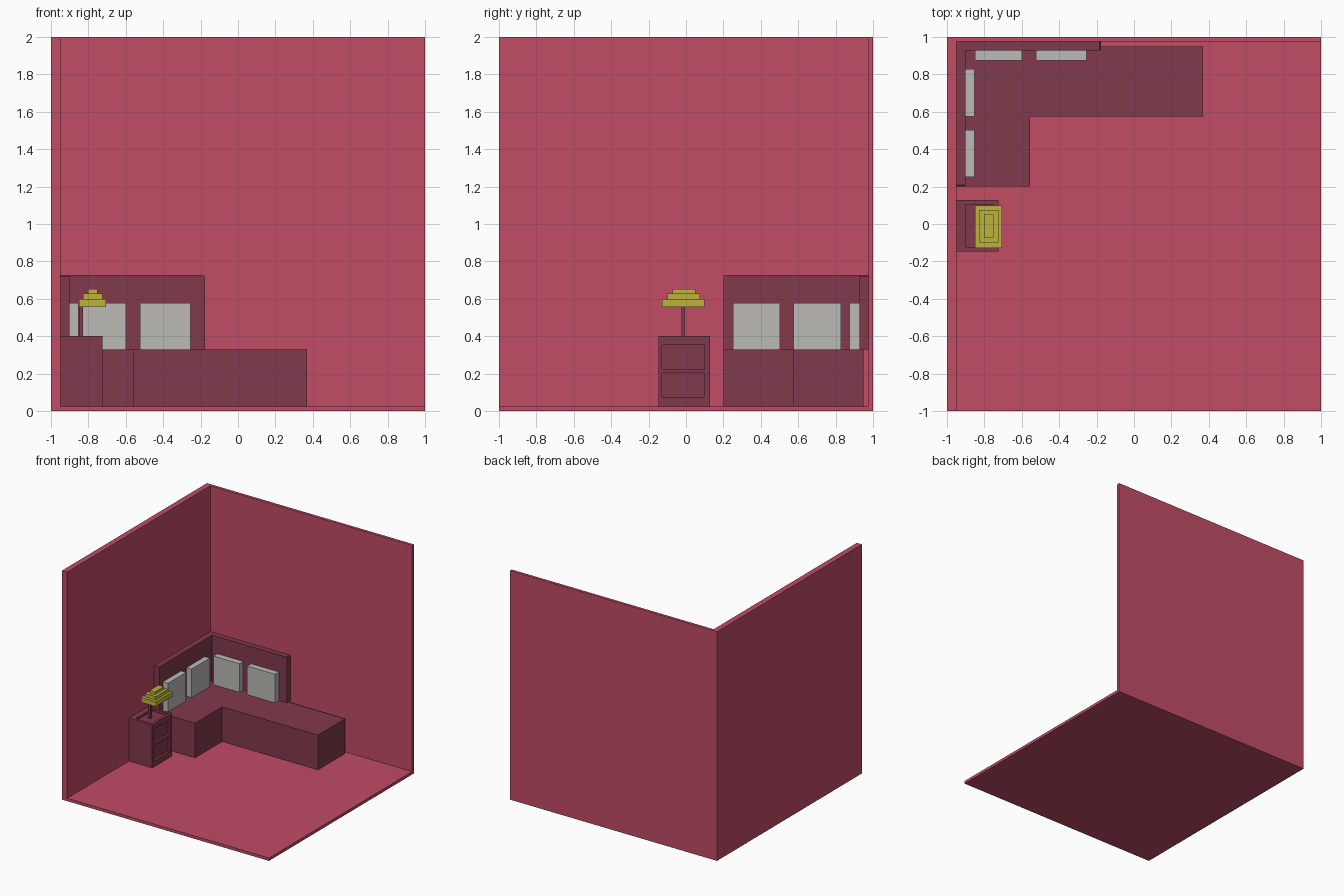
import bpy, bmesh

cube = bpy.data.objects.get("Cube")
if cube:
    bpy.data.objects.remove(cube, do_unlink=True)


def material(name, rgb):
    m = bpy.data.materials.new(name)
    m.use_nodes = True
    col = (*rgb, 1.0)
    m.diffuse_color = col
    m.node_tree.nodes["Principled BSDF"].inputs["Base Color"].default_value = col
    return m


PINK = material("rose_pink", (0.533, 0.072, 0.133))
MAROON = material("dark_maroon", (0.223, 0.042, 0.072))
GREY = material("light_grey", (0.503, 0.497, 0.468))
YELLOW = material("lamp_yellow", (0.515, 0.445, 0.045))


def finish(name, bm, mat):
    bmesh.ops.recalc_face_normals(bm, faces=bm.faces)
    mesh = bpy.data.meshes.new(name)
    bm.to_mesh(mesh)
    bm.free()
    mesh.materials.append(mat)
    obj = bpy.data.objects.new(name, mesh)
    bpy.context.collection.objects.link(obj)
    return obj


def prism(points, z0, z1):
    """Extrude a flat outline in x, y from z0 up to z1."""
    bm = bmesh.new()
    face = bm.faces.new([bm.verts.new((x, y, z0)) for x, y in points])
    ext = bmesh.ops.extrude_face_region(bm, geom=[face])["geom"]
    top = [v for v in ext if isinstance(v, bmesh.types.BMVert)]
    bmesh.ops.translate(bm, verts=top, vec=(0, 0, z1 - z0))
    return bm


def rect(x, y):
    return [(x[0], y[0]), (x[1], y[0]), (x[1], y[1]), (x[0], y[1])]


def box(name, x, y, z, mat):
    return finish(name, prism(rect(x, y), *z), mat)


def recess(bm, face, lo, hi, depth):
    """Sink a rectangular panel into a face, between corners lo and hi."""
    normal = face.normal.copy()
    bmesh.ops.inset_region(bm, faces=[face], thickness=0.01)
    mid = face.calc_center_median()
    for v in face.verts:
        for a in range(3):
            if abs(normal[a]) < 0.5:
                v.co[a] = hi[a] if v.co[a] > mid[a] else lo[a]
        v.co -= normal * 0.0
    ext = bmesh.ops.extrude_discrete_faces(bm, faces=[face])["faces"][0]
    bmesh.ops.translate(bm, verts=ext.verts, vec=-normal * depth)


# Room shell
FLOOR = 0.025
box("floor", (-1, 1), (-1, 1), (0, FLOOR), PINK)
box("left_wall", (-1, -0.95), (-1, 1), (FLOOR, 2), PINK)
box("back_wall", (-0.95, 1), (0.975, 1), (FLOOR, 2), PINK)

# Corner sofa: L-shaped seat
SEAT = 0.328
seat = [(-0.95, 0.2), (-0.555, 0.2), (-0.555, 0.575),
        (0.37, 0.575), (0.37, 0.95), (-0.95, 0.95)]
finish("sofa_seat", prism(seat, FLOOR, SEAT), MAROON)

# L-shaped backrest with its two top end edges chamfered
rest = [(-0.95, 0.2), (-0.9, 0.2), (-0.9, 0.928),
        (-0.177, 0.928), (-0.177, 0.975), (-0.95, 0.975)]
bm = prism(rest, SEAT, 0.727)
ends = [e for e in bm.edges if all(v.co.z > 0.7 for v in e.verts)
        and (all(v.co.y < 0.21 for v in e.verts)
             or all(v.co.x > -0.2 for v in e.verts))]
bmesh.ops.bevel(bm, geom=ends, offset=0.008, segments=1, affect='EDGES')
finish("sofa_backrest", bm, MAROON)

# Cushions along both backrests
for i, x in enumerate([(-0.85, -0.6), (-0.525, -0.255)]):
    box(f"back_cushion_{i + 1}", x, (0.875, 0.928), (SEAT, 0.578), GREY)
for i, y in enumerate([(0.25, 0.502), (0.575, 0.828)]):
    box(f"side_cushion_{i + 1}", (-0.9, -0.852), y, (SEAT, 0.578), GREY)

# Nightstand: body split at mid height so each half of the front holds a drawer
X0, X1, Y0, Y1, TOP = -0.95, -0.725, -0.148, 0.127, 0.4
bm = prism(rect((X0, X1), (Y0, Y1)), FLOOR, TOP)
bmesh.ops.recalc_face_normals(bm, faces=bm.faces)
bmesh.ops.bisect_plane(bm, geom=bm.verts[:] + bm.edges[:] + bm.faces[:],
                       plane_co=(0, 0, 0.215), plane_no=(0, 0, 1))
bm.normal_update()
fronts = [f for f in bm.faces if f.normal.x > 0.9]
tops = [f for f in bm.faces if f.normal.z > 0.9]
for f in fronts:
    z0, z1 = (0.225, 0.353) if f.calc_center_median().z > 0.215 else (0.075, 0.203)
    recess(bm, f, (0, -0.127, z0), (0, 0.1, z1), 0.02)
for f in tops:
    recess(bm, f, (-0.9, -0.123, 0), (-0.75, 0.103, 0), 0.02)
finish("nightstand", bm, MAROON)

# Lamp: post and stepped shade
box("lamp_post", (-0.85, -0.828), (-0.025, -0.005), (TOP - 0.02, 0.557), MAROON)
tiers = [((-0.85, -0.705), (-0.127, 0.1), (0.557, 0.6)),
         ((-0.83, -0.725), (-0.1, 0.075), (0.6, 0.628)),
         ((-0.803, -0.752), (-0.073, 0.05), (0.628, 0.652))]
for i, (x, y, z) in enumerate(tiers):
    box(f"lamp_shade_tier_{i + 1}", x, y, z, YELLOW)
